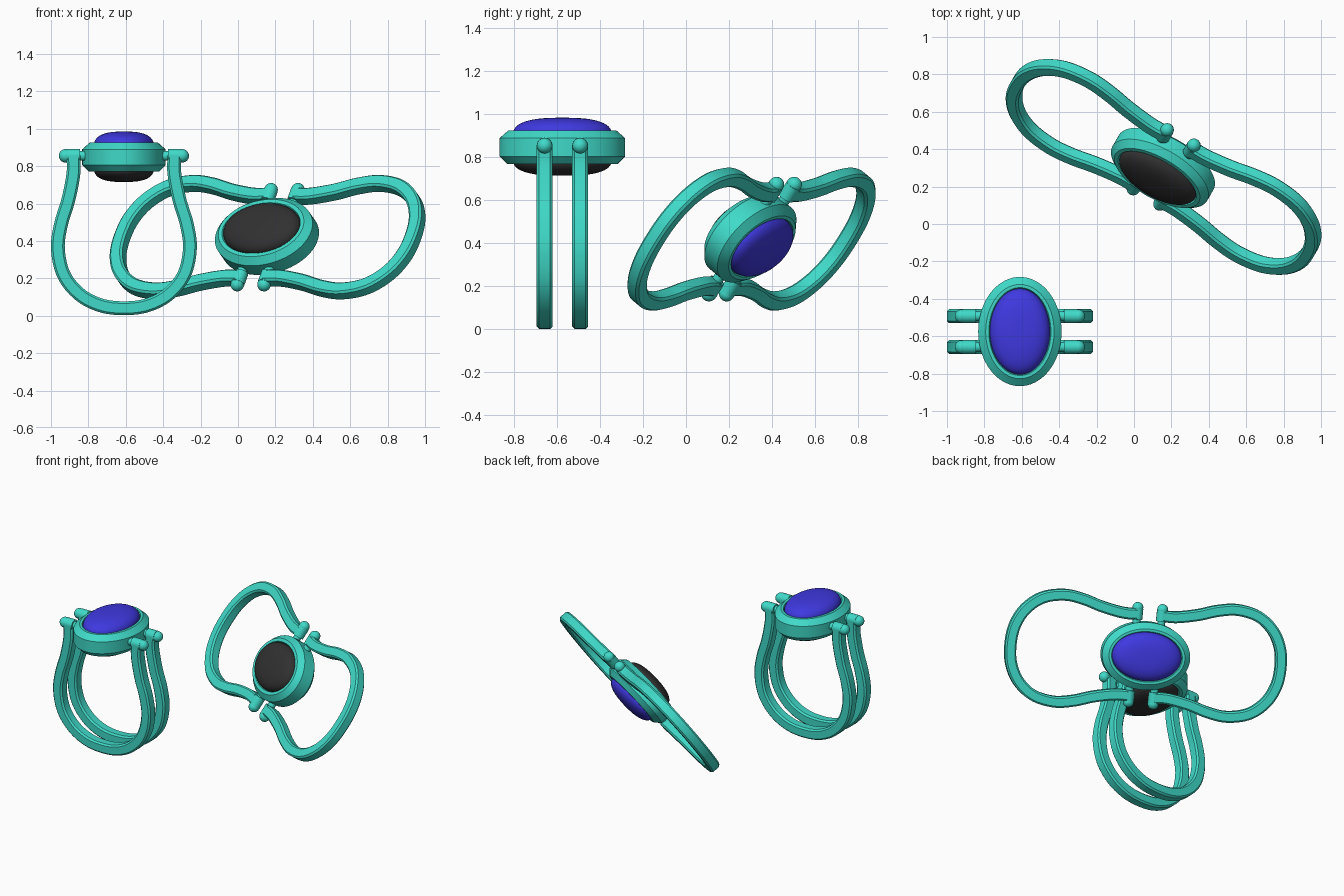
import bpy, bmesh
from math import sin, cos, pi, radians
from mathutils import Vector, Matrix

if "Cube" in bpy.data.objects:
    bpy.data.objects.remove(bpy.data.objects["Cube"])


def material(name, rgb):
    m = bpy.data.materials.new(name)
    m.diffuse_color = (*rgb, 1)
    m.use_nodes = True
    m.node_tree.nodes["Principled BSDF"].inputs["Base Color"].default_value = m.diffuse_color
    return m


TEAL = material("teal_metal", (0.05, 0.70, 0.58))
BLUE = material("blue_stone", (0.05, 0.04, 0.75))
BLACK = material("black_stone", (0.03, 0.03, 0.03))
PIVOT = 0.855      # height of the hinge axis
SPREAD = 0.0825    # each band's offset from the middle
HALF = 0.037       # half thickness of a band


def finish(bm, name, mat, matrix):
    bmesh.ops.recalc_face_normals(bm, faces=bm.faces[:])
    me = bpy.data.meshes.new(name)
    bm.to_mesh(me)
    bm.free()
    me.shade_smooth()
    me.set_sharp_from_angle(angle=radians(32))
    me.materials.append(mat)
    ob = bpy.data.objects.new(name, me)
    bpy.context.collection.objects.link(ob)
    ob.matrix_world = matrix


def skin(bm, rings, closed=False):
    """Bridge equal rings of points; cap the ends unless closed."""
    vs = [[bm.verts.new(p) for p in r] for r in rings]
    n = len(vs[0])
    for i in range(len(vs) if closed else len(vs) - 1):
        a, b = vs[i], vs[(i + 1) % len(vs)]
        for j in range(n):
            k = (j + 1) % n
            bm.faces.new((a[j], a[k], b[k], b[j]))
    if not closed:
        bm.faces.new(vs[0])
        bm.faces.new(vs[-1])


def oval(rx, ry, z, n=72):
    return [(rx * cos(2 * pi * i / n), ry * sin(2 * pi * i / n), z) for i in range(n)]


def bezel(name, matrix):
    prof = [(0.035, 0.77), (0, 0.805), (0, 0.89), (0.04, 0.925),
            (0.057, 0.925), (0.065, 0.905), (0.065, 0.79), (0.057, 0.77)]
    bm = bmesh.new()
    skin(bm, [oval(0.223 - d, 0.292 - d, z) for d, z in prof], True)
    finish(bm, name, TEAL, matrix)


def stone(name, mat, matrix, z0, height):
    # flattened dome with a rounded shoulder
    bm = bmesh.new()
    rings = [oval(0.161, 0.23, z0)]
    for i in range(1, 15):
        t = i / 14 * pi / 2 * 0.985
        s = cos(t) ** 0.75
        rings.append(oval(0.161 * s, 0.23 * s, z0 + height * sin(t) ** 0.8))
    skin(bm, rings)
    finish(bm, name, mat, matrix)


def band_path(steps=8):
    half = [(0.27, PIVOT), (0.27, 0.76), (0.297, 0.62), (0.336, 0.49), (0.353, 0.36),
            (0.322, 0.22), (0.238, 0.115), (0.125, 0.056), (0, HALF + 0.003)]
    pts = [Vector(p) for p in half + [(-x, z) for x, z in half[-2::-1]]]
    ext = [pts[0] * 2 - pts[1]] + pts + [pts[-1] * 2 - pts[-2]]
    out = []
    for a, b, c, d in zip(ext, ext[1:], ext[2:], ext[3:]):
        for i in range(steps):
            t = i / steps
            out.append(0.5 * (2 * b + (c - a) * t + (2 * a - 5 * b + 4 * c - d) * t * t
                              + (3 * b - a - 3 * c + d) * t ** 3))
    return out + [pts[-1]]


def band(name, matrix):
    h, c = HALF, HALF - 0.011
    section = [(h, c), (c, h), (-c, h), (-h, c), (-h, -c), (-c, -h), (c, -h), (h, -c)]
    path = band_path()
    rings = []
    for i, p in enumerate(path):
        t = (path[min(i + 1, len(path) - 1)] - path[max(i - 1, 0)]).normalized()
        rings.append([(p.x - t.y * u, v, p.y + t.x * u) for u, v in section])
    bm = bmesh.new()
    skin(bm, rings)
    # rounded knuckles at both band ends
    for s in (-1, 1):
        bmesh.ops.create_cone(bm, cap_ends=True, segments=24, radius1=HALF, radius2=HALF, depth=0.07,
                              matrix=Matrix.Translation((s * 0.27, 0, PIVOT)) @ Matrix.Rotation(pi / 2, 4, 'Y'))
    finish(bm, name, TEAL, matrix)


def hinge_pin(name, matrix, s):
    # shaft from the bezel through the knuckle, with a ball head
    bm = bmesh.new()
    bmesh.ops.create_cone(bm, cap_ends=True, segments=20, radius1=0.026, radius2=0.026, depth=0.12,
                          matrix=Matrix.Translation((s * 0.25, 0, PIVOT)) @ Matrix.Rotation(pi / 2, 4, 'Y'))
    bmesh.ops.create_uvsphere(bm, u_segments=24, v_segments=14, radius=0.036,
                              matrix=Matrix.Translation((s * 0.312, 0, PIVOT)))
    finish(bm, name, TEAL, matrix)


def ring(label, frame, swing):
    bezel(label + "_bezel", frame)
    stone(label + "_blue_stone", BLUE, frame, 0.905, 0.08)
    stone(label + "_black_stone", BLACK, frame, 0.79, -0.075)
    for side, word in ((-1, "first"), (1, "second")):
        offset = frame @ Matrix.Translation((0, side * SPREAD, 0))
        hinge = Matrix.Translation((0, 0, PIVOT))
        turn = hinge @ Matrix.Rotation(side * swing, 4, 'X') @ hinge.inverted()
        band(f"{label}_{word}_band", offset @ turn)
        for s, end in ((-1, "left"), (1, "right")):
            hinge_pin(f"{label}_{word}_{end}_pin", offset, s)


# closed ring, standing upright
ring("closed_ring", Matrix.Translation((-0.61, -0.575, 0)), 0)

# open ring: bands swung flat to either side, whole piece tilted
a = radians(54.5)
c, s = cos(a), sin(a)
x = Vector((0.5 * c, 0.866 * c, s))
y = Vector((0.866, -0.5, 0))
z = x.cross(y)
tilt = Matrix((x, y, z)).transposed().to_4x4()
ring("open_ring", Matrix.Translation((0.158, 0.305, 0.42)) @ tilt @ Matrix.Translation((0, 0, -PIVOT)), pi / 2)
